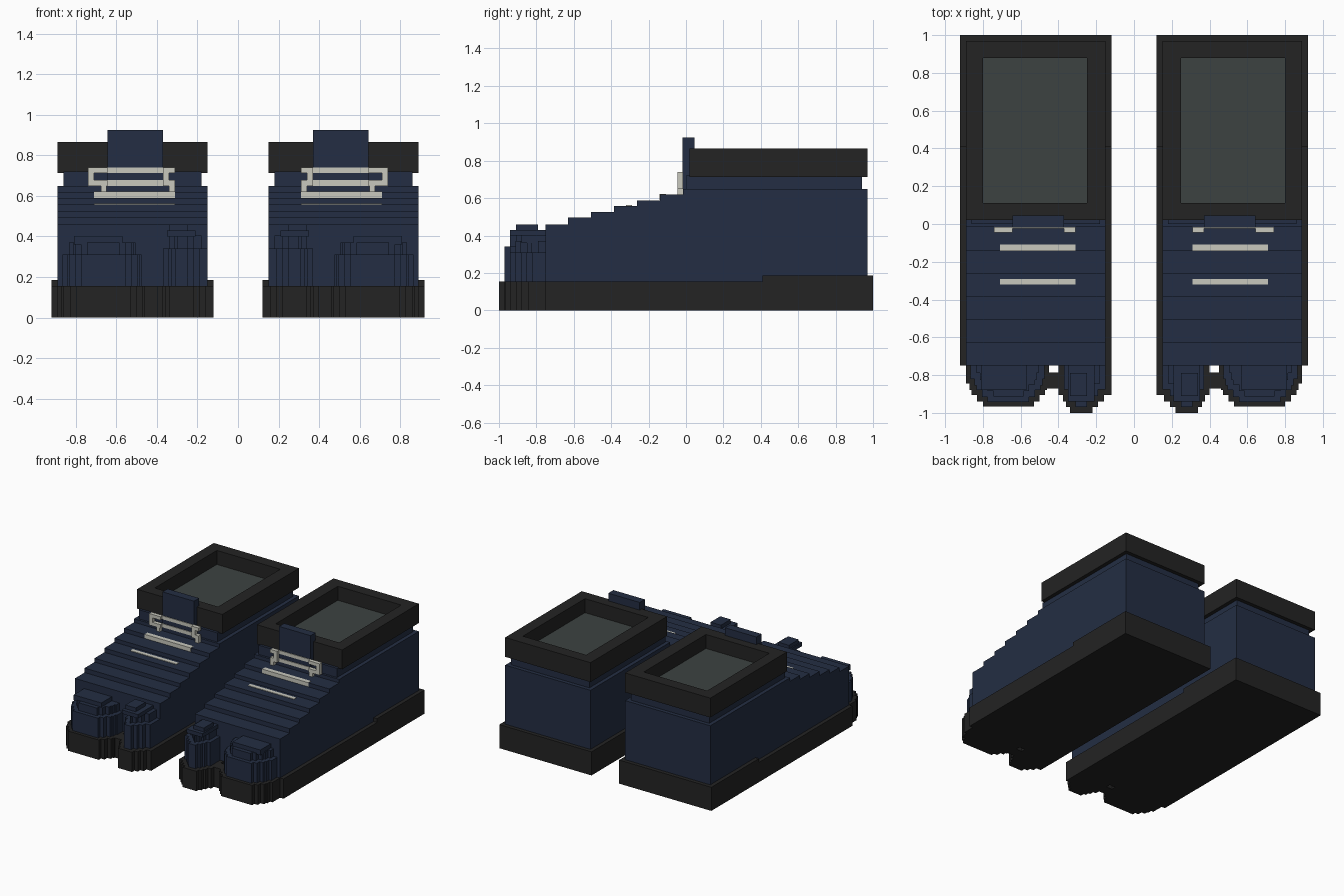
import bpy
import bmesh

cube = bpy.data.objects.get("Cube")
if cube:
    bpy.data.objects.remove(cube, do_unlink=True)


def material(name, rgb):
    m = bpy.data.materials.new(name)
    m.use_nodes = True
    m.diffuse_color = (*rgb, 1)
    m.node_tree.nodes["Principled BSDF"].inputs["Base Color"].default_value = (*rgb, 1)
    return m


NAVY = material("navy cloth", (0.017, 0.027, 0.056))
BLACK = material("black rubber", (0.017, 0.017, 0.017))
GREY = material("grey lining", (0.046, 0.055, 0.053))
CREAM = material("cream cord", (0.58, 0.58, 0.51))


def boxes(name, side, mat, spans):
    """One object made of boxes given as (x0, x1, y0, y1, z0, z1)."""
    bm = bmesh.new()
    for x0, x1, y0, y1, z0, z1 in spans:
        verts = bmesh.ops.create_cube(bm, size=1)["verts"]
        for v in verts:
            v.co.x = side * (x1 if v.co.x > 0 else x0)
            v.co.y = y1 if v.co.y > 0 else y0
            v.co.z = z1 if v.co.z > 0 else z0
    bmesh.ops.recalc_face_normals(bm, faces=bm.faces)
    return finish(name, bm, side, mat)


def finish(name, bm, side, mat):
    mesh = bpy.data.meshes.new(name)
    bm.to_mesh(mesh)
    bm.free()
    mesh.materials.append(mat)
    prefix = "left_" if side > 0 else "right_"
    ob = bpy.data.objects.new(prefix + name, mesh)
    bpy.context.collection.objects.link(ob)
    return ob


def extruded(name, side, mat, profile, x0, x1):
    """Side profile of (y, z) points extruded across x."""
    bm = bmesh.new()
    face = bm.faces.new([bm.verts.new((side * x0, y, z)) for y, z in profile])
    out = bmesh.ops.extrude_face_region(bm, geom=[face])["geom"]
    for v in out:
        if isinstance(v, bmesh.types.BMVert):
            v.co.x = side * x1
    bmesh.ops.recalc_face_normals(bm, faces=bm.faces)
    return finish(name, bm, side, mat)


def toe_layers(outline, layers):
    """Stack the stepped outline, shrinking it on every (inset, z0, z1) layer."""
    spans = []
    for inset, z0, z1 in layers:
        for x0, x1, y in outline:
            if x1 - x0 > 2 * inset:
                spans.append((x0 + inset, x1 - inset, y + inset, -0.74, z0, z1))
    return spans


# Stepped toe plans: x range and front y
BIG_TOE = [(0.12, 0.40, -0.905), (0.16, 0.375, -0.94),
           (0.19, 0.36, -0.97), (0.22, 0.34, -1.0)]
OTHER_TOES = [(0.45, 0.89, -0.845), (0.46, 0.87, -0.88), (0.47, 0.86, -0.905),
              (0.50, 0.83, -0.94), (0.53, 0.80, -0.967)]
SOLE_TOP = 0.155

# Instep profile rising in even steps towards the ankle
profile = [(0.97, 0.1), (-0.75, 0.1)]
fronts = [-0.75, -0.63, -0.507, -0.385, -0.262, -0.14, -0.017]
heights = [0.46, 0.495, 0.525, 0.558, 0.588, 0.62, 0.648]
for i, (y, z) in enumerate(zip(fronts, heights)):
    if i:
        profile.append((y, heights[i - 1]))
    profile.append((y, z))
profile.append((0.97, heights[-1]))

for s in (1, -1):
    # Sole with raised heel and split toes
    extruded("sole", s, BLACK, [(-0.75, 0), (1, 0), (1, 0.185), (0.41, 0.185),
                                (0.41, SOLE_TOP), (-0.75, SOLE_TOP)], 0.12, 0.92)
    boxes("sole_toes", s, BLACK,
          toe_layers(BIG_TOE, [(0, 0, SOLE_TOP)])
          + toe_layers(OTHER_TOES, [(0, 0, SOLE_TOP)])
          + [(0.39, 0.46, -0.87, -0.785, 0, SOLE_TOP)])

    # Cloth upper and ankle neck
    extruded("upper", s, NAVY, profile, 0.15, 0.89)
    boxes("neck", s, NAVY, [(0.18, 0.86, 0.0, 0.94, 0.64, 0.72)])

    # Rounded toe caps
    boxes("big_toe", s, NAVY,
          toe_layers(BIG_TOE, [(0.03, 0.15, 0.34), (0.06, 0.34, 0.405)])
          + [(0.21, 0.35, -0.94, -0.74, 0.40, 0.43),
             (0.25, 0.34, -0.91, -0.79, 0.43, 0.46)])
    boxes("other_toes", s, NAVY,
          toe_layers(OTHER_TOES, [(0.025, 0.15, 0.31), (0.055, 0.31, 0.37)])
          + [(0.57, 0.81, -0.88, -0.74, 0.36, 0.402)])

    # Collar rim around the opening, and the lining inside
    boxes("collar", s, BLACK,
          [(0.15, 0.25, 0.02, 0.97, 0.713, 0.865),
           (0.80, 0.89, 0.02, 0.97, 0.713, 0.865),
           (0.25, 0.80, 0.02, 0.11, 0.713, 0.865),
           (0.25, 0.80, 0.88, 0.97, 0.713, 0.865)])
    boxes("lining", s, GREY, [(0.25, 0.80, 0.11, 0.88, 0.70, 0.755)])

    # Tongue
    boxes("tongue", s, NAVY, [(0.37, 0.643, -0.018, 0.045, 0.6, 0.925)])

    # Knotted cord on the tongue, with raised ends
    ends = []
    for z0, z1 in ((0.713, 0.74), (0.65, 0.678)):
        ends += [(0.31, 0.37, -0.045, -0.015, z0, z1),
                 (0.643, 0.74, -0.045, -0.015, z0, z1),
                 (0.37, 0.643, -0.023, -0.015, z0, z1)]
    ends += [(0.71, 0.74, -0.045, -0.015, 0.65, 0.74),
             (0.34, 0.37, -0.045, -0.015, 0.65, 0.74),
             (0.31, 0.34, -0.045, -0.015, 0.61, 0.678),
             (0.648, 0.676, -0.045, -0.015, 0.61, 0.66)]
    boxes("ankle_cord", s, CREAM, ends)

    # Cords lying across the instep
    boxes("instep_cord", s, CREAM, [(0.31, 0.71, -0.143, -0.108, 0.59, 0.622)])
    boxes("lower_cord", s, CREAM, [(0.31, 0.71, -0.32, -0.29, 0.555, 0.562)])
